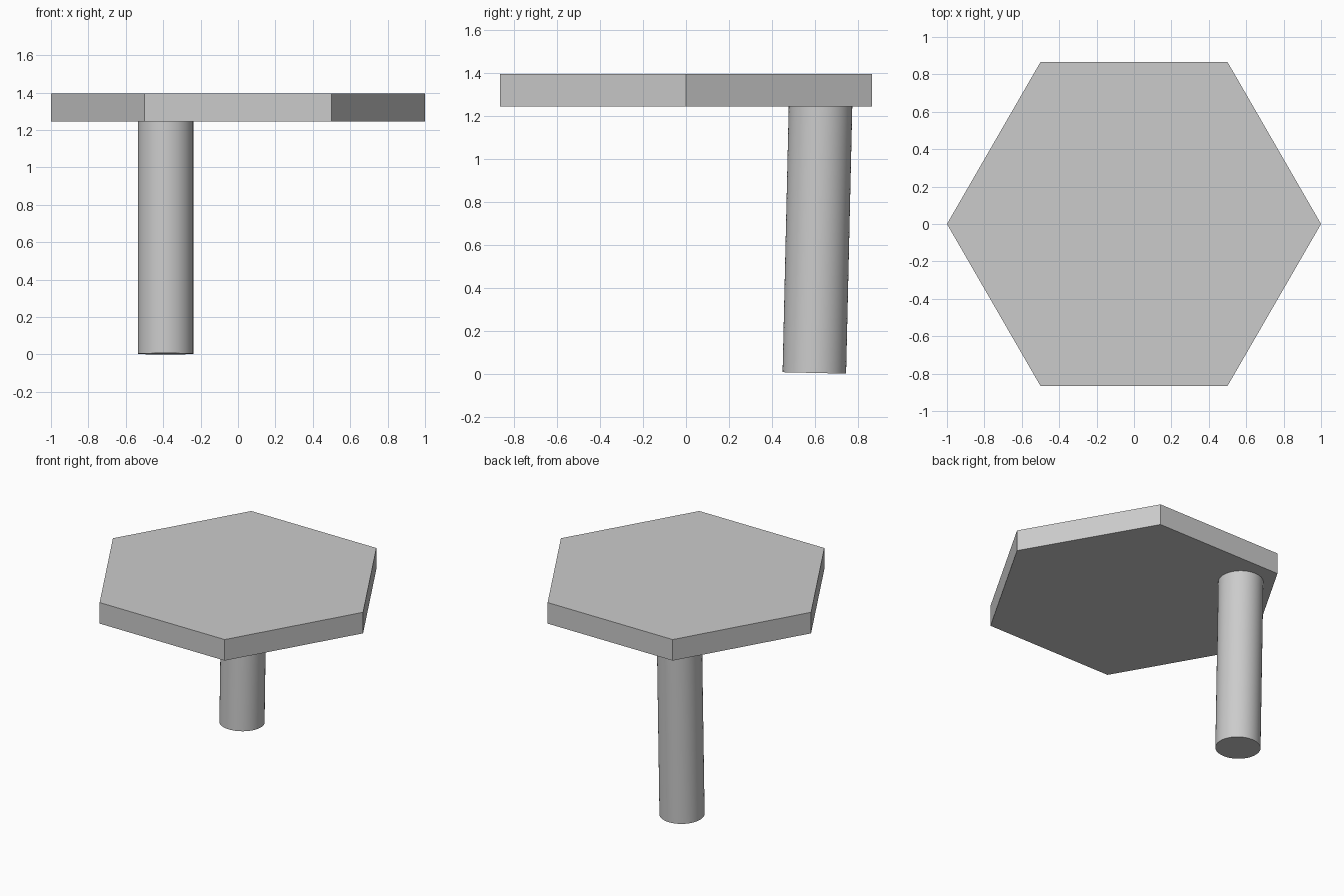
import bpy
from math import radians
from mathutils import Vector

if "Cube" in bpy.data.objects:
    bpy.data.objects.remove(bpy.data.objects["Cube"])

# Hexagonal table top with corners on the x axis
bpy.ops.mesh.primitive_cylinder_add(vertices=6, radius=1.0, depth=0.152,
                                    location=(0, 0, 1.32), rotation=(0, 0, radians(30)))
table_top = bpy.context.object
table_top.name = "table_top"

# Single round leg near the back left, leaning very slightly backwards
foot = Vector((-0.387, 0.598, 0.003))
head = Vector((-0.387, 0.627, 1.252))
axis = head - foot
bpy.ops.mesh.primitive_cylinder_add(vertices=64, radius=0.148, depth=axis.length,
                                    location=(foot + head) / 2,
                                    rotation=axis.to_track_quat('Z', 'Y').to_euler())
leg = bpy.context.object
leg.name = "leg"
bpy.ops.object.shade_smooth_by_angle(angle=radians(30))
